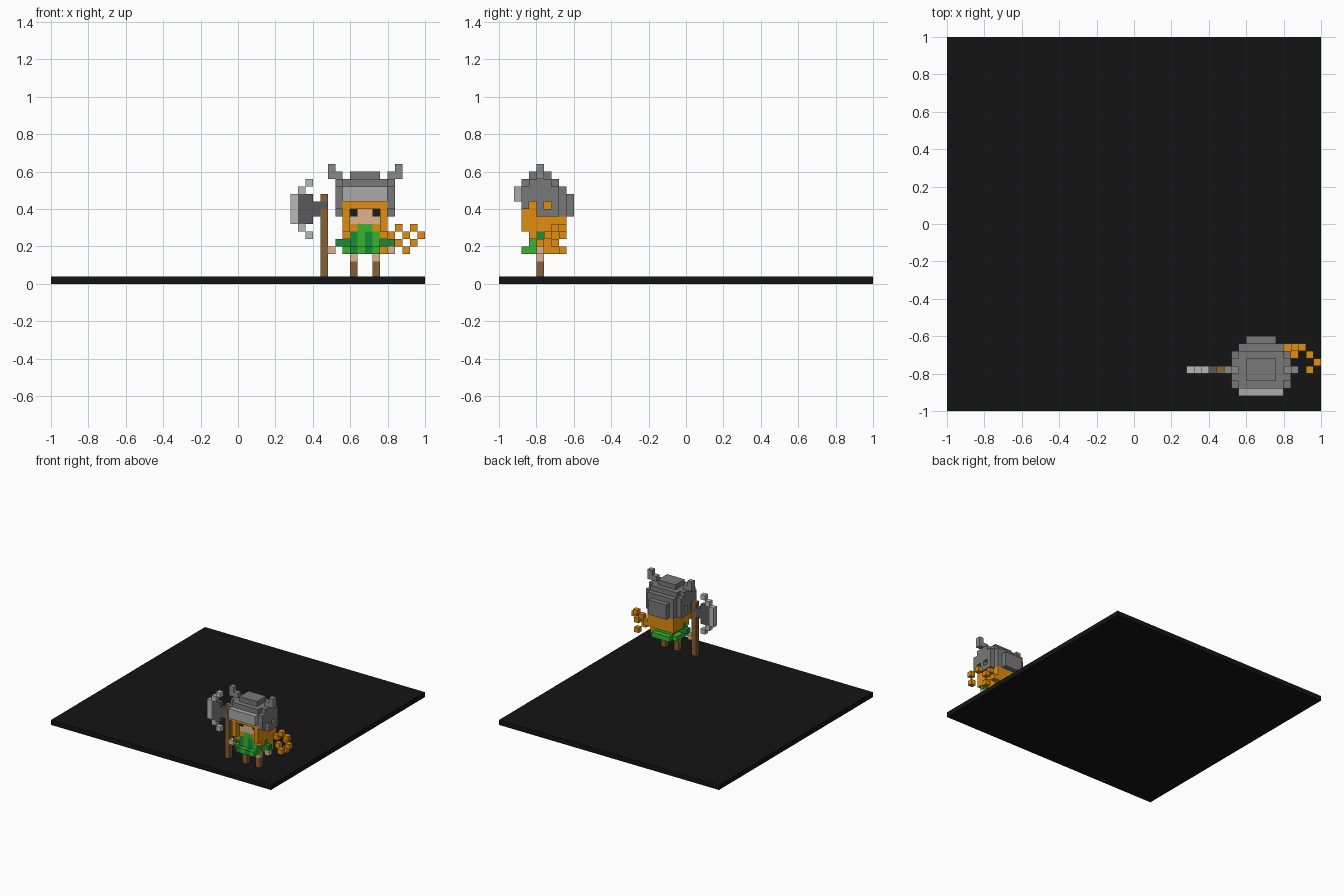
import bpy, bmesh

if "Cube" in bpy.data.objects:
    bpy.data.objects.remove(bpy.data.objects["Cube"])

U = 0.04          # voxel edge
cells = {}        # (i, j, k) -> part name

COLOURS = {
    "base_plate": (0.007, 0.007, 0.007),
    "helmet": (0.19, 0.19, 0.19),
    "helmet_visor": (0.40, 0.40, 0.40),
    "helmet_horns": (0.25, 0.25, 0.25),
    "axe_handle": (0.25, 0.12, 0.035),
    "axe_head": (0.10, 0.10, 0.10),
    "axe_edge": (0.48, 0.48, 0.48),
    "hair": (0.75, 0.27, 0.005),
    "braid": (0.75, 0.27, 0.005),
    "skin": (0.75, 0.45, 0.26),
    "eyes": (0.01, 0.01, 0.01),
    "dress": (0.04, 0.46, 0.03),
    "dress_folds": (0.01, 0.26, 0.04),
    "boots": (0.25, 0.12, 0.035),
}


def fill(part, i, j, k):
    """Fill an inclusive block of voxels; later blocks overwrite earlier ones."""
    span = [(r, r) if isinstance(r, int) else r for r in (i, j, k)]
    for a in range(span[0][0], span[0][1] + 1):
        for b in range(span[1][0], span[1][1] + 1):
            for c in range(span[2][0], span[2][1] + 1):
                cells[a, b, c] = part


def fill_pair(part, i, j, k):
    """Fill a block and its mirror image about the figure's centre."""
    lo, hi = (i, i) if isinstance(i, int) else i
    fill(part, (lo, hi), j, k)
    fill(part, (33 - hi, 33 - lo), j, k)


# Helmet: stacked tiers with a neck guard, open at the front
fill("helmet", (15, 18), (-21, -19), 14)
fill("helmet", (14, 19), (-22, -18), 13)
fill("helmet", (13, 20), (-22, -18), (11, 12))
fill("helmet", (14, 19), -17, (9, 12))
fill("helmet", (15, 18), -16, (9, 11))
fill_pair("helmet", 13, (-21, -19), 13)
fill_pair("helmet", 13, (-19, -18), 9)
fill_pair("helmet", 13, -18, 10)
fill_pair("helmet", 13, -22, 10)
fill_pair("helmet", 13, -20, (9, 10))
fill("helmet_visor", (14, 19), -23, (11, 12))
fill_pair("helmet_horns", 13, -20, 14)
fill_pair("helmet_horns", 12, -20, (14, 15))

# Hair, fringe and side locks around the face
fill("hair", (14, 19), (-21, -18), (8, 10))
fill("hair", (14, 19), -22, 10)
fill_pair("hair", 14, -22, (7, 9))
fill("hair", (14, 19), (-18, -17), (6, 8))
fill_pair("hair", 14, (-21, -19), (6, 7))
fill("hair", 19, (-19, -18), (4, 7))
fill("skin", (15, 18), (-21, -19), (8, 9))
fill_pair("eyes", 15, -21, 9)

# Dress with flared hem and darker folds
fill("dress", (15, 18), (-21, -18), (5, 7))
fill("dress", (15, 18), (-22, -17), 4)
fill("dress", (14, 18), (-21, -18), 4)
fill_pair("hair", 15, -21, 7)
for fold in (15, 17):
    fill("dress_folds", fold, -22, 4)
    fill("dress_folds", fold, -21, (5, 6))
fill_pair("dress_folds", 14, -20, (5, 6))

# Arms, hands, legs and boots
fill("dress_folds", 13, -20, 5)
fill("skin", 12, -20, 4)
fill("dress_folds", 20, -20, 5)
fill("skin", 20, -20, 4)
fill_pair("skin", 15, -20, 3)
fill_pair("boots", 15, -20, (1, 2))

# Windblown braid
for c in [(20, -17, 6), (21, -17, 7), (22, -17, 6), (22, -17, 4), (21, -18, 5),
          (23, -18, 7), (24, -19, 6), (23, -20, 5)]:
    fill("braid", *c)

# Axe
fill("axe_handle", 11, -20, (1, 11))
fill("axe_head", (10, 11), -20, 10)
fill("axe_head", 10, -20, 9)
fill("axe_head", (8, 9), -20, (8, 11))
fill("axe_edge", 7, -20, (8, 11))
for step in (0, 1):
    fill("axe_edge", 8 + step, -20, 7 - step)
    fill("axe_edge", 8 + step, -20, 12 + step)


def finish(part, bm):
    me = bpy.data.meshes.new(part)
    bm.to_mesh(me)
    bm.free()
    mat = bpy.data.materials.new(part + "_colour")
    mat.diffuse_color = (*COLOURS[part], 1)
    mat.use_nodes = True
    mat.node_tree.nodes["Principled BSDF"].inputs["Base Color"].default_value = mat.diffuse_color
    me.materials.append(mat)
    bpy.context.collection.objects.link(bpy.data.objects.new(part, me))


def build(part):
    """Mesh only the exposed faces of one part's voxels."""
    bm = bmesh.new()
    for cell in [c for c, p in cells.items() if p == part]:
        for axis in range(3):
            for side in (0, 1):
                near = list(cell)
                near[axis] += 2 * side - 1
                if tuple(near) in cells:
                    continue
                b, c = (axis + 1) % 3, (axis + 2) % 3
                ring = [(0, 0), (1, 0), (1, 1), (0, 1)]
                verts = []
                for p, q in ring if side else ring[::-1]:
                    v = list(cell)
                    v[axis] += side
                    v[b] += p
                    v[c] += q
                    verts.append(bm.verts.new([n * U for n in v]))
                bm.faces.new(verts)
    bmesh.ops.remove_doubles(bm, verts=bm.verts, dist=0.001)
    finish(part, bm)


# Base plate
plate = bmesh.new()
bmesh.ops.create_cube(plate, size=1)
for v in plate.verts:
    v.co = (v.co.x * 2, v.co.y * 2, (v.co.z + 0.5) * U)
finish("base_plate", plate)

for part in COLOURS:
    if part != "base_plate":
        build(part)
